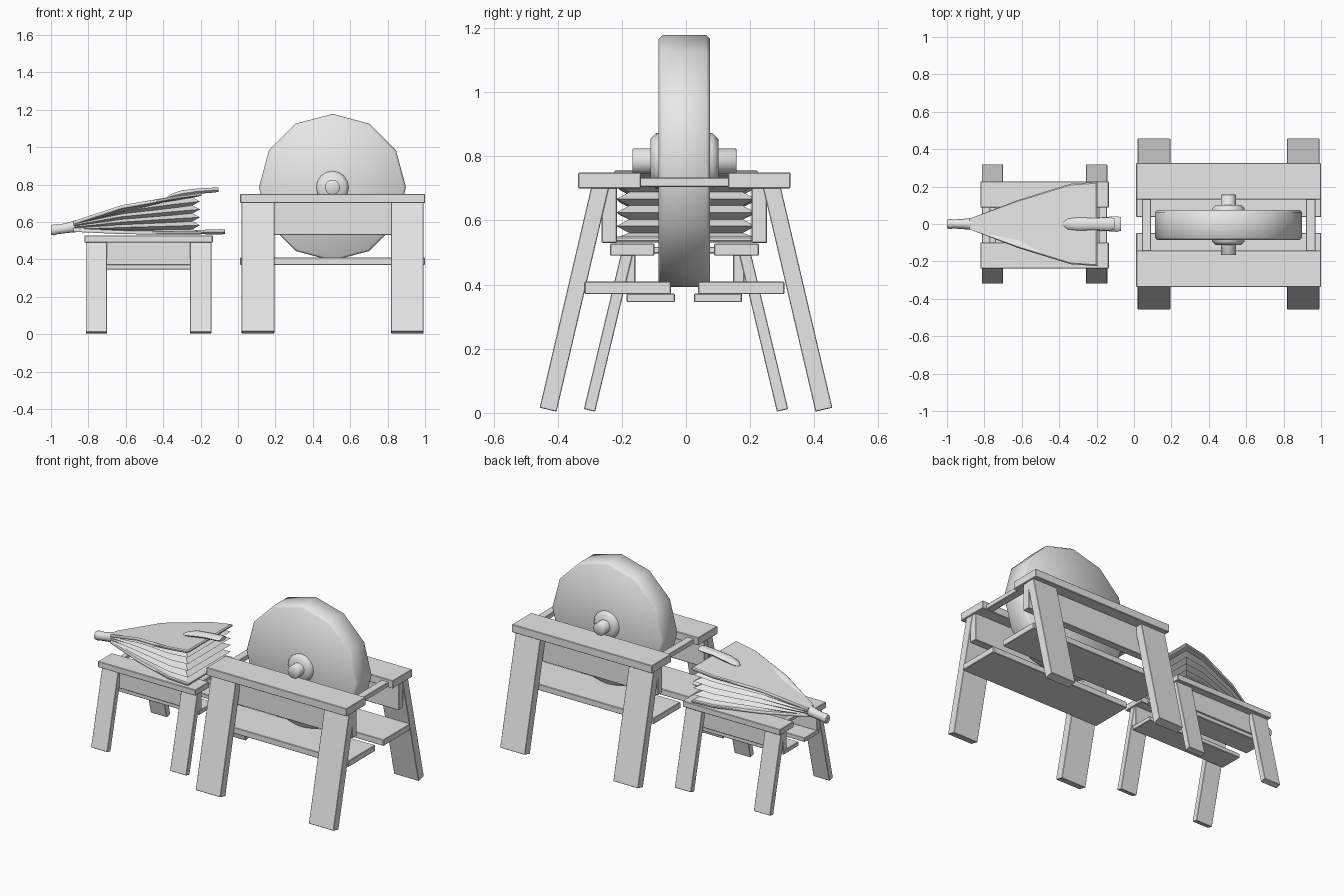
import bpy, bmesh, math
from mathutils import Matrix, Vector

if "Cube" in bpy.data.objects:
    bpy.data.objects.remove(bpy.data.objects["Cube"])

grey = bpy.data.materials.new("plain_grey")
grey.use_nodes = True
grey.diffuse_color = (0.8, 0.8, 0.8, 1)
grey.node_tree.nodes["Principled BSDF"].inputs["Base Color"].default_value = grey.diffuse_color


def finish(name, bm, smooth=None, bevel=0.0):
    bmesh.ops.recalc_face_normals(bm, faces=bm.faces)
    mesh = bpy.data.meshes.new(name)
    bm.to_mesh(mesh)
    bm.free()
    mesh.materials.append(grey)
    obj = bpy.data.objects.new(name, mesh)
    bpy.context.collection.objects.link(obj)
    if bevel:
        mod = obj.modifiers.new("soft_edges", "BEVEL")
        mod.width, mod.segments = bevel, 1
    if smooth:
        bpy.ops.object.select_all(action="DESELECT")
        obj.select_set(True)
        bpy.context.view_layer.objects.active = obj
        bpy.ops.object.shade_smooth_by_angle(angle=math.radians(smooth))
    return obj


def plank(name, x, y, z):
    """Box given by its (low, high) range on each axis."""
    bm = bmesh.new()
    size = [b - a for a, b in (x, y, z)]
    mid = [(a + b) / 2 for a, b in (x, y, z)]
    bmesh.ops.create_cube(bm, size=1, matrix=Matrix.Translation(mid) @ Matrix.Diagonal((*size, 1)))
    return finish(name, bm, bevel=0.003)


def leg(name, x, foot, head, thick):
    """Leaning board from foot (y, z) to head (y, z)."""
    a, b = Vector((sum(x) / 2, *foot)), Vector((sum(x) / 2, *head))
    lean = Matrix.Rotation(math.atan2(a.y - b.y, b.z - a.z), 4, "X")
    scale = Matrix.Diagonal((x[1] - x[0], thick, (b - a).length, 1))
    bm = bmesh.new()
    bmesh.ops.create_cube(bm, size=1, matrix=Matrix.Translation((a + b) / 2) @ lean @ scale)
    return finish(name, bm, bevel=0.002)


def skin(bm, rings):
    """Join equal closed rings of points and cap both ends."""
    loops = [[bm.verts.new(p) for p in ring] for ring in rings]
    n = len(loops[0])
    for low, high in zip(loops, loops[1:]):
        for i in range(n):
            j = (i + 1) % n
            bm.faces.new((low[i], low[j], high[j], high[i]))
    bm.faces.new(loops[0])
    bm.faces.new(loops[-1])


def rod(name, stations, sides=10):
    """Oval tube along x from (x, z, half width, half height) stations."""
    turns = [math.tau * i / sides for i in range(sides)]
    bm = bmesh.new()
    skin(bm, [[(x, w * math.cos(t), z + h * math.sin(t)) for t in turns]
              for x, z, w, h in stations])
    return finish(name, bm, smooth=50)


def disc(name, centre, radius, half, sides, bevel):
    """Wheel-like cylinder along y with softened rims."""
    bm = bmesh.new()
    profile = [(-half, radius - bevel), (bevel - half, radius),
               (half - bevel, radius), (half, radius - bevel)]
    turns = [math.tau * i / sides for i in range(sides)]
    skin(bm, [[(centre[0] + r * math.sin(t), centre[1] + y, centre[2] + r * math.cos(t))
               for t in turns] for y, r in profile])
    return finish(name, bm, smooth=46)


MID = -0.005  # shared centre line of the boards


def bench(name, x, top_y, top_z, leg_w, foot, head, thick, apron_y, apron_z, shelf_y, shelf_z, bar, bar_z):
    ends = {"right": (x[0] + 0.008, x[0] + leg_w), "left": (x[1] - leg_w, x[1] - 0.008)}
    inner = (x[0] + 0.01, x[1] - 0.01)
    for side, s in (("front", -1), ("back", 1)):
        def span(r):
            return tuple(sorted(MID + s * v for v in r))
        plank(f"{name}_{side}_top_board", x, span(top_y), top_z)
        plank(f"{name}_{side}_apron", inner, span(apron_y), apron_z)
        plank(f"{name}_{side}_shelf", x if name == "wheel_bench" else inner, span(shelf_y), shelf_z)
        for end, r in ends.items():
            leg(f"{name}_{side}_{end}_leg", r, (s * foot[0], foot[1]), (s * head[0], head[1]), thick)
    # cross bars bridging the two top boards
    for end, a in (("right", x[0] + bar[0]), ("left", x[1] - bar[0] - bar[1])):
        plank(f"{name}_{end}_cross_bar", (a, a + bar[1]), (-top_y[0] - 0.03, top_y[0] + 0.03), bar_z)


bench("wheel_bench", (0.012, 1.0), (0.136, 0.331), (0.70, 0.75), 0.182,
      (0.43, 0.01), (0.264, 0.72), 0.054, (0.21, 0.258), (0.53, 0.71),
      (0.042, 0.312), (0.37, 0.409), (0.03, 0.05), (0.704, 0.734))
bench("bellows_bench", (-0.822, -0.135), (0.093, 0.232), (0.49, 0.528), 0.122,
      (0.301, 0.008), (0.182, 0.505), 0.036, (0.152, 0.187), (0.37, 0.50),
      (0.03, 0.18), (0.345, 0.372), (0.05, 0.035), (0.497, 0.518))

# grindstone, hub collar and axle
CENTRE = (0.505, MID, 0.785)
disc("grindstone", CENTRE, 0.393, 0.08, 12, 0.012)
disc("hub_collar", CENTRE, 0.087, 0.106, 16, 0.018)
disc("axle", CENTRE, 0.04, 0.162, 16, 0.003)

# bellows: half outline as x, half width, bottom z, top z
OUTLINE = [(-0.88, 0.028, 0.55, 0.605), (-0.62, 0.128, 0.538, 0.69), (-0.34, 0.215, 0.535, 0.738),
           (-0.195, 0.225, 0.535, 0.757)]


def bellows_ring(t, inset=0.0, lift=0.0):
    """Closed outline at height fraction t, drawn in by inset."""
    half = []
    for x, w, low, high in OUTLINE:
        k = min(1, (x + 0.88) / 0.3)
        half.append((x - (inset if x > -0.2 else 0), w - inset * k, low + (high - low) * t + lift))
    return half + [(x, -w, z) for x, w, z in reversed(half)]


def board(name, t, lift):
    bm = bmesh.new()
    skin(bm, [bellows_ring(t, 0.005, lift), bellows_ring(t, 0, lift + 0.005),
              bellows_ring(t, 0, lift + 0.013), bellows_ring(t, 0.007, lift + 0.018)])
    finish(name, bm, smooth=30)


board("bellows_lower_board", 0, -0.003)
board("bellows_upper_board", 1, -0.018)

# folded leather: alternating ridges and grooves
PLEATS = 4
bm = bmesh.new()
steps = 2 * PLEATS + 1
skin(bm, [bellows_ring(0.05, 0.008)]
     + [bellows_ring(0.07 + 0.86 * (i + 0.5) / steps, 0.008 if i % 2 else 0.048) for i in range(steps)]
     + [bellows_ring(0.94, 0.012)])
finish("bellows_pleats", bm, smooth=20)

# nozzle and the two handles
rod("nozzle", [(-1.0, 0.556, 0.022, 0.026), (-0.985, 0.558, 0.028, 0.031), (-0.965, 0.560, 0.024, 0.027),
               (-0.92, 0.567, 0.027, 0.028), (-0.87, 0.577, 0.031, 0.034), (-0.83, 0.583, 0.035, 0.03)])
rod("upper_handle", [(-0.378, 0.73, 0.010, 0.006), (-0.355, 0.738, 0.028, 0.013), (-0.30, 0.752, 0.035, 0.018),
                     (-0.21, 0.765, 0.032, 0.015), (-0.13, 0.770, 0.036, 0.014), (-0.105, 0.772, 0.03, 0.012)])
rod("lower_handle", [(-0.32, 0.543, 0.03, 0.010), (-0.20, 0.546, 0.034, 0.012),
                     (-0.09, 0.547, 0.042, 0.015), (-0.07, 0.547, 0.036, 0.012)])
